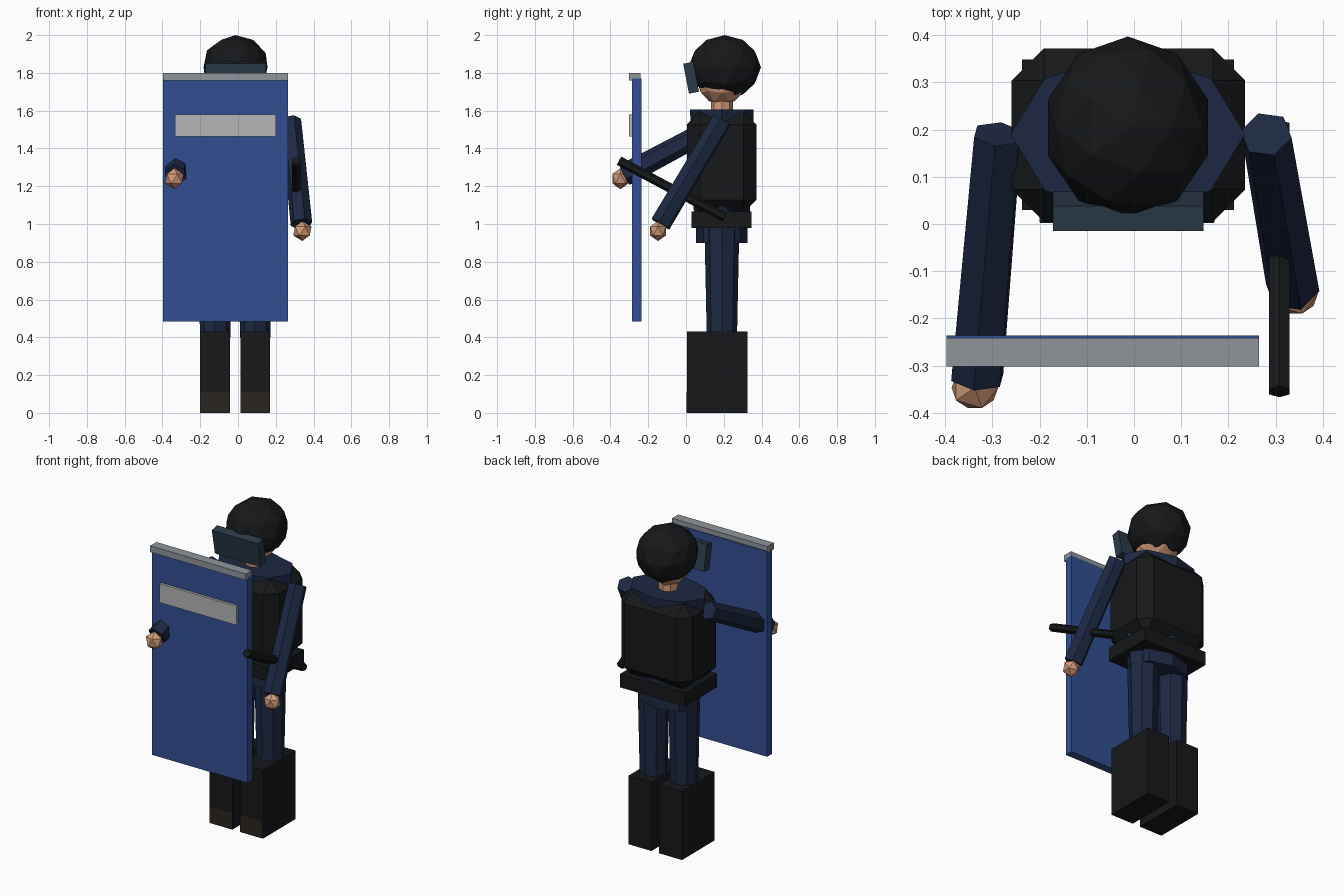
import bpy, bmesh, math
from mathutils import Vector, Matrix

if "Cube" in bpy.data.objects:
    bpy.data.objects.remove(bpy.data.objects["Cube"])

CX, CY = -0.013, 0.19          # body axis


def material(name, r, g, b):
    m = bpy.data.materials.new(name)
    m.diffuse_color = [(c / 255) ** 2.2 for c in (r, g, b)] + [1]
    m.use_nodes = True
    m.node_tree.nodes["Principled BSDF"].inputs["Base Color"].default_value = m.diffuse_color
    return m


BLACK = material("black", 29, 30, 32)
NAVY = material("navy", 34, 44, 68)
BLUE = material("blue", 53, 80, 145)
GREY = material("grey", 142, 148, 154)
PANE = material("pane", 180, 180, 180)
SKIN = material("skin", 208, 153, 118)
GLASS = material("glass", 48, 62, 75)
SOLE = material("sole", 46, 42, 37)


def finish(bm, name, mat):
    me = bpy.data.meshes.new(name)
    bmesh.ops.recalc_face_normals(bm, faces=bm.faces)
    bm.to_mesh(me)
    bm.free()
    me.materials.append(mat)
    ob = bpy.data.objects.new(name, me)
    bpy.context.collection.objects.link(ob)
    return ob


def box(name, mat, lo, hi, bevel=0, tilt=0):
    lo, hi = Vector(lo), Vector(hi)
    bm = bmesh.new()
    bmesh.ops.create_cube(bm, size=1)
    bmesh.ops.scale(bm, vec=hi - lo, verts=bm.verts)
    if bevel:
        bmesh.ops.bevel(bm, geom=bm.edges[:], offset=bevel, segments=1, affect='EDGES')
    bmesh.ops.transform(bm, verts=bm.verts,
                        matrix=Matrix.Translation((lo + hi) / 2) @ Matrix.Rotation(tilt, 4, 'X'))
    return finish(bm, name, mat)


def tube(name, mat, a, b, ra, rb, sides, flat=1, turn=0):
    """Tapered prism from a to b; flat squashes it across its second axis."""
    a, b = Vector(a), Vector(b)
    d = b - a
    bm = bmesh.new()
    bmesh.ops.create_cone(bm, cap_ends=True, segments=sides, radius1=ra, radius2=rb, depth=d.length)
    bmesh.ops.rotate(bm, verts=bm.verts, matrix=Matrix.Rotation(turn, 3, 'Z'))
    bmesh.ops.scale(bm, vec=(1, flat, 1), verts=bm.verts)
    rot = Vector((0, 0, 1)).rotation_difference(d).to_matrix().to_4x4()
    bmesh.ops.transform(bm, verts=bm.verts, matrix=Matrix.Translation((a + b) / 2) @ rot)
    return finish(bm, name, mat)


def ball(name, mat, centre, size, level):
    bm = bmesh.new()
    bmesh.ops.create_icosphere(bm, subdivisions=level, radius=1)
    bmesh.ops.scale(bm, vec=size, verts=bm.verts)
    bmesh.ops.translate(bm, vec=centre, verts=bm.verts)
    return finish(bm, name, mat)


# Legs and boots
for side, s in (("left", -1), ("right", 1)):
    x = CX - 0.002 + s * 0.106
    box(side + "_boot", BLACK, (x - 0.079, 0.004, 0), (x + 0.079, 0.325, 0.43))
    box(side + "_toe", SOLE, (x - 0.078, 0.002, 0.001), (x + 0.078, 0.3, 0.11))
    tube(side + "_leg", NAVY, (x, CY, 0.4), (x, CY, 0.97), 0.08, 0.092, 8)

# Torso, belt and vest
tube("pelvis", NAVY, (CX, CY, 0.9), (CX, CY, 1.0), 0.2, 0.2, 8, 0.68)
box("belt", BLACK, (-0.237, 0.03, 0.98), (0.212, 0.348, 1.065))
tube("torso", NAVY, (CX, CY, 1.0), (CX, CY, 1.605), 0.215, 0.248, 8, 0.68)
box("vest", BLACK, (-0.259, 0.005, 1.06), (0.235, 0.372, 1.595), bevel=0.068)

# Head
tube("neck", SKIN, (CX, CY, 1.58), (CX, CY, 1.72), 0.058, 0.058, 8)
ball("head", SKIN, (CX, CY, 1.765), (0.13, 0.135, 0.135), 2)
ball("helmet", BLACK, (CX, 0.205, 1.83), (0.178, 0.192, 0.17), 2)
box("visor", GLASS, (-0.171, 0, 1.694), (0.147, 0.054, 1.855), tilt=0.19)

# Arms and hands
tube("left_arm", NAVY, (-0.288, 0.19, 1.535), (-0.332, -0.325, 1.26), 0.055, 0.06, 6)
ball("left_hand", SKIN, (-0.337, -0.347, 1.24), (0.055, 0.05, 0.056), 1)
tube("right_arm", NAVY, (0.28, 0.19, 1.548), (0.336, -0.135, 1.0), 0.055, 0.058, 6)
ball("right_hand", SKIN, (0.341, -0.148, 0.963), (0.054, 0.049, 0.053), 1)

# Baton
tube("baton", BLACK, (0.308, -0.355, 1.335), (0.308, 0.208, 1.035), 0.025, 0.025, 6)

# Shield
box("shield", BLUE, (-0.397, -0.286, 0.485), (0.265, -0.236, 1.77))
box("shield_rail", GREY, (-0.397, -0.302, 1.76), (0.265, -0.241, 1.8))
box("shield_window", PANE, (-0.333, -0.302, 1.462), (0.2, -0.28, 1.58))
